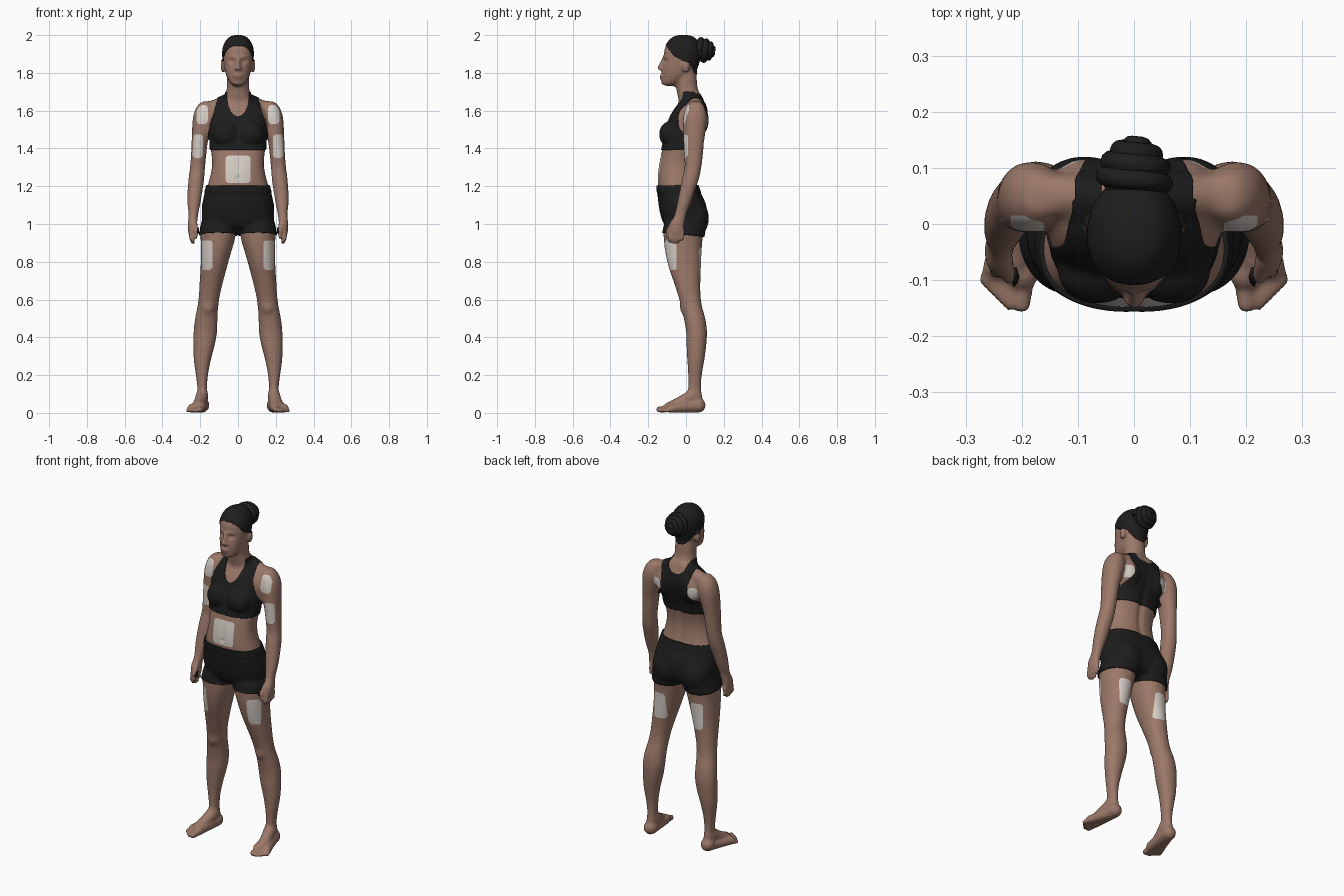
import bpy, bmesh, math
from mathutils import Matrix, Vector

if "Cube" in bpy.data.objects:
    bpy.data.objects.remove(bpy.data.objects["Cube"])

BOTH = (1, -1)

def material(name, rgb):
    m = bpy.data.materials.new(name)
    m.diffuse_color = (*rgb, 1)
    m.use_nodes = True
    m.node_tree.nodes["Principled BSDF"].inputs["Base Color"].default_value = m.diffuse_color
    return m

SKIN = material("brown skin", (0.33, 0.19, 0.14))
PATCH = material("pale patch", (0.68, 0.62, 0.57))
LIP = material("lip", (0.25, 0.12, 0.095))
CLOTH = material("black cloth", (0.012, 0.012, 0.012))
HAIR = material("black hair", (0.014, 0.012, 0.012))

def add_object(name, bm, mats):
    me = bpy.data.meshes.new(name)
    for f in bm.faces:
        f.smooth = True
    bm.to_mesh(me)
    for m in mats:
        me.materials.append(m)
    ob = bpy.data.objects.new(name, me)
    bpy.context.collection.objects.link(ob)
    return ob

def loft(bm, rows, p=2.1, sides=(1,), n=32):
    """Closed tube through horizontal rings given as (z, x0, x1, y0, y1)."""
    pts = []
    for i in range(len(rows) - 1):
        q = [rows[max(i - 1, 0)], rows[i], rows[i + 1], rows[min(i + 2, len(rows) - 1)]]
        for t in (0, .25, .5, .75):
            pts.append([0.5 * (2 * b + (c - a) * t + (2 * a - 5 * b + 4 * c - d) * t * t
                               + (3 * b - a - 3 * c + d) * t ** 3) for a, b, c, d in zip(*q)])
    pts.append(rows[-1])
    wave = lambda c: math.copysign(abs(c) ** (2 / p), c)
    for s in sides:
        rings = []
        for z, x0, x1, y0, y1 in pts:
            rings.append([bm.verts.new((s * ((x0 + x1) / 2 + (x1 - x0) / 2 * wave(math.cos(math.tau * k / n))),
                                        (y0 + y1) / 2 + (y1 - y0) / 2 * wave(math.sin(math.tau * k / n)), z))
                          for k in range(n)])
        for a, b in zip(rings, rings[1:]):
            for k in range(n):
                bm.faces.new((a[k], a[(k + 1) % n], b[(k + 1) % n], b[k]))
        bm.faces.new(rings[0])
        bm.faces.new(rings[-1])

def ball(bm, c, r, sides=BOTH, sub=3):
    for s in sides:
        m = Matrix.Translation((s * c[0], c[1], c[2])) @ Matrix.Diagonal((*r, 1))
        bmesh.ops.create_icosphere(bm, subdivisions=sub, radius=1, matrix=m)

def capsule(bm, a, b, ra, rb, sides=BOTH):
    """Tapered rod made of overlapping balls."""
    a, b = Vector(a), Vector(b)
    n = max(4, int((b - a).length / (0.3 * min(ra, rb))))
    for t in (i / n for i in range(n + 1)):
        ball(bm, a.lerp(b, t), (ra + (rb - ra) * t,) * 3, sides, 2)

# torso: rows of (z, half width, front, back)
bm = bmesh.new()
torso = [(.955, .06, -.04, .04), (.985, .15, -.10, .09), (1.03, .185, -.125, .105), (1.10, .185, -.14, .103),
         (1.18, .168, -.148, .068), (1.25, .148, -.15, .052), (1.32, .137, -.142, .05), (1.40, .145, -.125, .065),
         (1.48, .152, -.11, .09), (1.55, .155, -.09, .108), (1.60, .145, -.066, .112), (1.64, .11, -.04, .10),
         (1.665, .07, -.02, .085)]
loft(bm, [(z, -w, w, f, b) for z, w, f, b in torso], 2.4)
ball(bm, (.066, -.085, 1.475), (.068, .055, .066))          # bust
ball(bm, (.088, .045, 1.03), (.088, .072, .10))             # buttocks
ball(bm, (.085, .07, 1.55), (.06, .048, .08))               # shoulder blades
capsule(bm, (.02, .05, 1.662), (.16, .05, 1.602), .042, .042)
# neck and head
neck = [(1.60, .10, -.02, .10), (1.66, .074, -.04, .08), (1.72, .06, -.052, .062), (1.78, .058, -.058, .056),
        (1.85, .05, -.05, .05)]
head = [(1.73, .02, -.12, -.06), (1.745, .04, -.13, -.03), (1.775, .058, -.13, .02), (1.81, .069, -.128, .05),
        (1.85, .076, -.122, .066), (1.89, .080, -.118, .076), (1.93, .078, -.112, .078),
        (1.965, .064, -.092, .062), (1.987, .043, -.068, .04), (1.996, .018, -.04, .01)]
for rows in (neck, head):
    loft(bm, [(z, -w, w, f, b) for z, w, f, b in rows])
capsule(bm, (0, -.115, 1.878), (0, -.141, 1.826), .011, .012, (1,))   # nose
ball(bm, (.011, -.132, 1.822), (.010, .012, .009))
ball(bm, (0, -.127, 1.784), (.025, .013, .007), (1,))                 # lips
ball(bm, (0, -.126, 1.771), (.022, .013, .007), (1,))
ball(bm, (.079, 0, 1.835), (.013, .021, .034))                        # ears
# legs
loft(bm, [(1.05, .03, .175, -.09, .09), (.98, .012, .197, -.118, .098), (.92, .016, .198, -.118, .088),
          (.85, .036, .197, -.110, .083), (.78, .056, .198, -.095, .08), (.70, .077, .203, -.068, .077),
          (.62, .096, .208, -.042, .078), (.56, .104, .216, -.026, .086), (.50, .108, .228, -.012, .103),
          (.43, .110, .236, 0, .112), (.36, .122, .238, .002, .108), (.28, .143, .235, .006, .098),
          (.20, .158, .224, .010, .085), (.13, .163, .216, .010, .082), (.07, .162, .218, 0, .09),
          (.03, .165, .215, .01, .098)], 2.1, BOTH)
ball(bm, (.158, -.014, .565), (.033, .02, .042))            # knees
# feet
capsule(bm, (.19, .065, .04), (.198, -.09, .03), .04, .029)
capsule(bm, (.19, .06, .035), (.245, -.075, .025), .035, .024)
capsule(bm, (.19, .035, .09), (.213, -.075, .036), .037, .028)
capsule(bm, (.196, -.09, .022), (.200, -.142, .018), .019, .017)
for i in range(4):
    capsule(bm, (.213 + .013 * i, -.08 + .006 * i, .02), (.222 + .014 * i, -.143 + .014 * i, .013), .014, .012)
# arms and palms
loft(bm, [(1.65, .14, .19, .02, .08), (1.62, .125, .220, -.002, .10), (1.57, .127, .238, -.014, .112),
          (1.50, .142, .244, -.016, .106), (1.43, .160, .246, -.014, .096), (1.36, .168, .250, -.010, .090),
          (1.30, .174, .255, -.008, .082), (1.24, .178, .263, -.022, .070), (1.17, .188, .268, -.036, .046),
          (1.10, .200, .268, -.05, .022), (1.04, .212, .262, -.065, 0), (1.00, .217, .266, -.085, -.008),
          (.96, .220, .264, -.092, -.010), (.935, .228, .258, -.085, -.015)], 2.1, BOTH)
# fingers and thumb
for i, tip in enumerate((.9, .89, .893, .908)):
    y = -.082 + .0215 * i
    capsule(bm, (.245, y, .96), (.248, y - .004, .925), .012, .0115)
    capsule(bm, (.248, y - .004, .925), (.238, y - .005, tip + .01), .0115, .0095)
capsule(bm, (.232, -.065, 1.01), (.222, -.094, .965), .017, .014)
capsule(bm, (.222, -.094, .965), (.222, -.097, .93), .013, .010)

# fuse the parts into one skin, keeping only the outer surface
bmesh.ops.recalc_face_normals(bm, faces=bm.faces)
parts = add_object("parts", bm, [])
rm = parts.modifiers.new("fuse", 'REMESH')
rm.mode, rm.voxel_size = 'VOXEL', 0.007
bpy.context.view_layer.update()
fused = bpy.data.meshes.new_from_object(parts.evaluated_get(bpy.context.evaluated_depsgraph_get()))
bpy.data.objects.remove(parts)
bm = bmesh.new()
bm.from_mesh(fused)
stack = [max(bm.verts, key=lambda v: v.co.z)]
outer = set(stack)
while stack:
    near = {e.other_vert(v) for v in [stack.pop()] for e in v.link_edges} - outer
    outer |= near
    stack.extend(near)
bmesh.ops.delete(bm, geom=[v for v in bm.verts if v not in outer], context='VERTS')

def detailed(c):
    return c.z > 1.74 or c.z < .07 or (abs(c.x) > .205 and .85 < c.z < 1.04)

for i in range(14):
    vs = [v for v in bm.verts if i < 2 or not detailed(v.co)]
    bmesh.ops.smooth_vert(bm, verts=vs, factor=0.5, use_axis_x=True, use_axis_y=True, use_axis_z=True)

def bump(u, v, a, b):
    return math.exp(-(u / a) ** 2 - (v / b) ** 2)

# eye sockets, brows, navel, belly line and spine furrow
for v in bm.verts:
    x, y, z = v.co
    ax = abs(x)
    if y < -.05 and z > 1.7:
        v.co.y += .013 * bump(ax - .031, z - 1.862, .016, .011) - .004 * bump(ax - .03, z - 1.861, .009, .006)
        v.co.y -= .004 * bump(ax - .028, z - 1.884, .022, .007)
    elif y < -.08 and ax < .06:
        v.co.y += .008 * bump(x, z - 1.245, .007, .008) + .003 * bump(x, z - 1.3, .012, .08)
    elif y > .02 and 1 < z < 1.7:
        v.co.y -= .009 * bump(x, z - 1.36, .018, .2)
    v.co.z = max(z, 0)

def cut(bm, f):
    """Slice the mesh along f = 0 and return the faces where f > 0."""
    d = {v: f(v.co) for v in bm.verts}
    new = []
    for e in list(bm.edges):
        a, b = e.verts
        if (d[a] > 0) != (d[b] > 0):
            new.append(bmesh.utils.edge_split(e, a, min(max(d[a] / (d[a] - d[b]), .04), .96))[1])
    bmesh.ops.connect_verts(bm, verts=new)
    return {fc for fc in bm.faces if f(fc.calc_center_median()) > 0}

def shell(name, f, offset, mat):
    """Garment: the part of the skin where f > 0, lifted outward with a turned-in rim."""
    g = bm.copy()
    keep = cut(g, f)
    bmesh.ops.delete(g, geom=[fc for fc in g.faces if fc not in keep], context='FACES')
    g.normal_update()
    normals = {v: v.normal.copy() for v in g.verts}
    for v, n in normals.items():
        v.co += n * offset(v.co)
    bmesh.ops.extrude_edge_only(g, edges=[e for e in g.edges if e.is_boundary])
    for v in [v for v in g.verts if v not in normals]:
        base = next(e.other_vert(v) for e in v.link_edges if e.other_vert(v) in normals)
        v.co -= normals[base] * .008
    add_object(name, g, [mat])

def lookup(t, table):
    for (a, u), (b, w) in zip(table, table[1:]):
        if t <= b:
            return u + (w - u) * max(t - a, 0) / (b - a)
    return table[-1][1]

FRONT_EDGE = [(1.47, .156), (1.50, .150), (1.55, .140), (1.60, .122), (1.66, .108)]
BACK_EDGE = [(1.44, .156), (1.48, .125), (1.53, .088), (1.58, .085), (1.66, .104)]
HAIRLINE = [(-.13, 1.957), (-.10, 1.94), (-.06, 1.887), (-.02, 1.866), (.02, 1.852), (.045, 1.80), (.07, 1.778)]

def top_field(c):
    w = lookup(c.z, FRONT_EDGE if c.y < .045 else BACK_EDGE)
    scoop = math.hypot(c.x / .058, min(c.z - 1.68, 0) / (.112 if c.y < .03 else .05)) - 1
    return min(c.z - 1.392, 1.70 - c.z, w - abs(c.x), scoop * .05)

def shorts_field(c):
    return min(1.203 - c.z, c.z - .942 + .1 * c.y, .176 + (1.2 - c.z) * .17 - abs(c.x))

shell("sports_top", top_field, lambda c: .006 if c.z < 1.42 else .004, CLOTH)
shell("shorts", shorts_field, lambda c: .008 if c.z > 1.165 or c.z < .96 else .005, CLOTH)
shell("hair_cap", lambda c: c.z - lookup(c.y, HAIRLINE), lambda c: .004, HAIR)

# pale patches: (x, z, half width, half height, facing sign, y limit)
PATCHES = [(0, 1.29, .067, .072, -1, -.05), (.190, 1.58, .03, .05, -1, .015), (.213, 1.412, .028, .062, -1, .01),
           (.165, .835, .031, .078, -1, -.05), (.123, .797, .038, .078, 1, .03), (.118, 1.54, .027, .036, 1, .05)]

def patch_field(c):
    best = -1
    for px, pz, a, b, s, lim in PATCHES:
        q, r = abs(abs(c.x) - px) - a + .018, abs(c.z - pz) - b + .018
        d = .018 - math.hypot(max(q, 0), max(r, 0)) - min(max(q, r), 0)
        best = max(best, min(d, s * (c.y - lim)))
    return best

def lip_field(c):
    return min(.01 * (1 - math.hypot(c.x / .025, (c.z - 1.778) / .012)), -.11 - c.y)

cut(bm, lip_field)
patches = cut(bm, patch_field)
for f in bm.faces:
    f.material_index = 1 if f in patches else 2 if lip_field(f.calc_center_median()) > 0 else 0
add_object("body", bm, [SKIN, PATCH, LIP])

# hair bun: a core wrapped by a coiled strand
core = bmesh.new()
ball(core, (0, .085, 1.92), (.056, .056, .056), (1,), 4)
add_object("hair_bun_core", core, [HAIR])
curve = bpy.data.curves.new("coil", 'CURVE')
curve.dimensions, curve.bevel_depth, curve.use_fill_caps = '3D', .018, True
sp = curve.splines.new('POLY')
sp.points.add(119)
for i, pt in enumerate(sp.points):
    t = i / 119
    r, a = .052 * math.cos(t * 1.5), t * math.tau * 3.5
    pt.co = (r * math.cos(a), .072 + .068 * math.sin(t * 1.5), 1.92 + r * math.sin(a), 1)
curve.materials.append(HAIR)
coil = bpy.data.objects.new("hair_bun_coil", curve)
bpy.context.collection.objects.link(coil)
